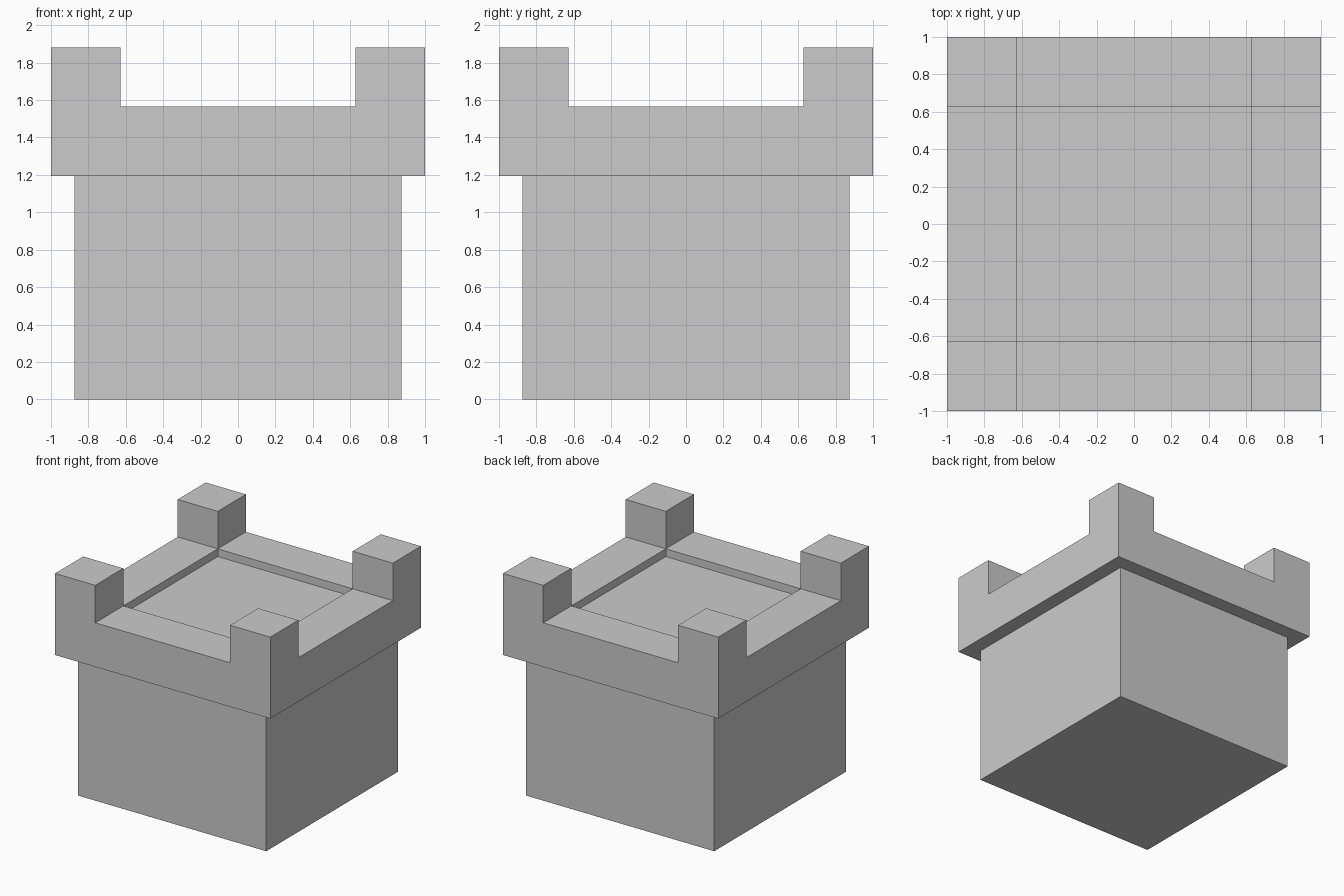
import bpy, bmesh

if "Cube" in bpy.data.objects:
    bpy.data.objects.remove(bpy.data.objects["Cube"])

BODY, RIM, INNER = 0.875, 1.0, 0.627            # half widths
Z_LEDGE, Z_FLOOR, Z_WALL, Z_POST = 1.195, 1.5, 1.565, 1.88


def finish(bm, name):
    bmesh.ops.recalc_face_normals(bm, faces=bm.faces)
    mesh = bpy.data.meshes.new(name)
    bm.to_mesh(mesh)
    bm.free()
    obj = bpy.data.objects.new(name, mesh)
    bpy.context.collection.objects.link(obj)
    return obj


def extrude_edges(bm, edges, half, z):
    """Extrude an edge loop to height z, scaling it so its half width is 'half'."""
    geom = bmesh.ops.extrude_edge_only(bm, edges=edges)["geom"]
    verts = [g for g in geom if isinstance(g, bmesh.types.BMVert)]
    size = max(abs(v.co.x) for v in verts)
    for v in verts:
        v.co = (v.co.x * half / size, v.co.y * half / size, z)
    return [g for g in geom if isinstance(g, bmesh.types.BMEdge)]


def move_faces(bm, faces, z):
    """Extrude each face on its own to height z."""
    for f in bmesh.ops.extrude_discrete_faces(bm, faces=faces)["faces"]:
        for v in f.verts:
            v.co.z = z


# Tower body: square block, open on top where the parapet closes it
bm = bmesh.new()
bmesh.ops.create_grid(bm, x_segments=1, y_segments=1, size=BODY)
extrude_edges(bm, bm.edges[:], BODY, Z_LEDGE)
finish(bm, "tower_body")

# Parapet: 3 x 3 plan with walls, raised corner posts and a sunken floor
bm = bmesh.new()
bmesh.ops.create_grid(bm, x_segments=3, y_segments=3, size=RIM)
for v in bm.verts:
    for i in (0, 1):
        if abs(v.co[i]) < 0.5:
            v.co[i] = INNER if v.co[i] > 0 else -INNER
    v.co.z = Z_WALL
centres = {f: f.calc_center_median() for f in bm.faces}
corners = [f for f, c in centres.items() if min(abs(c.x), abs(c.y)) > 0.5]
floor = [f for f, c in centres.items() if max(abs(c.x), abs(c.y)) < 0.5]
rim = [e for e in bm.edges if e.is_boundary]

# Outer wall, then the overhanging underside back in to the body
rim = extrude_edges(bm, rim, RIM, Z_LEDGE)
extrude_edges(bm, rim, BODY, Z_LEDGE)
move_faces(bm, corners, Z_POST)
move_faces(bm, floor, Z_FLOOR)
finish(bm, "parapet")
